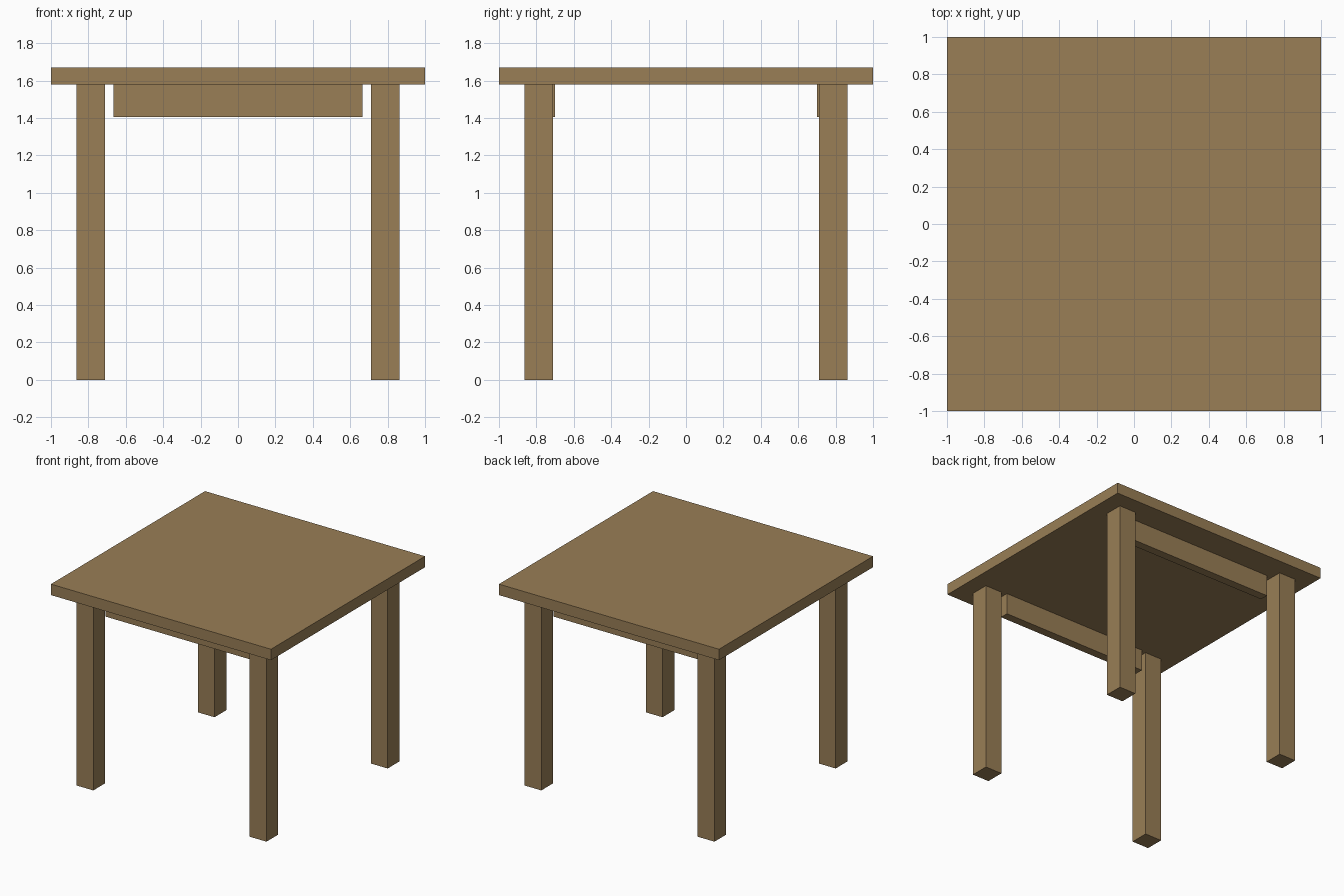
import bpy

cube = bpy.data.objects.get("Cube")
if cube:
    bpy.data.objects.remove(cube, do_unlink=True)

# Single wood colour
wood = bpy.data.materials.new("brown_wood")
wood.use_nodes = True
colour = (0.319, 0.209, 0.093, 1)
wood.diffuse_color = colour
wood.node_tree.nodes["Principled BSDF"].inputs["Base Color"].default_value = colour


def box(name, low, high):
    """Add a flat-sided box between two opposite corners."""
    centre = [(a + b) / 2 for a, b in zip(low, high)]
    bpy.ops.mesh.primitive_cube_add(size=1, location=centre)
    obj = bpy.context.object
    obj.name = name
    obj.scale = [b - a for a, b in zip(low, high)]
    bpy.ops.object.transform_apply(location=False, rotation=False, scale=True)
    obj.data.materials.append(wood)
    return obj


TOP, UNDERSIDE = 1.67, 1.58
LEG_CENTRE, LEG_HALF = 0.787, 0.076

# Square tabletop
box("tabletop", (-1, -1, UNDERSIDE), (1, 1, TOP))

for y_name, sy in (("front", -1), ("back", 1)):
    # Square legs, inset from the corners
    for x_name, sx in (("right", -1), ("left", 1)):
        x, y = sx * LEG_CENTRE, sy * LEG_CENTRE
        box(f"{y_name}_{x_name}_leg",
            (x - LEG_HALF, y - LEG_HALF, 0),
            (x + LEG_HALF, y + LEG_HALF, UNDERSIDE))
    # Apron board between the legs, short of them at both ends
    y = sy * 0.735
    box(f"{y_name}_apron", (-0.665, y - 0.035, 1.405), (0.665, y + 0.035, UNDERSIDE))
